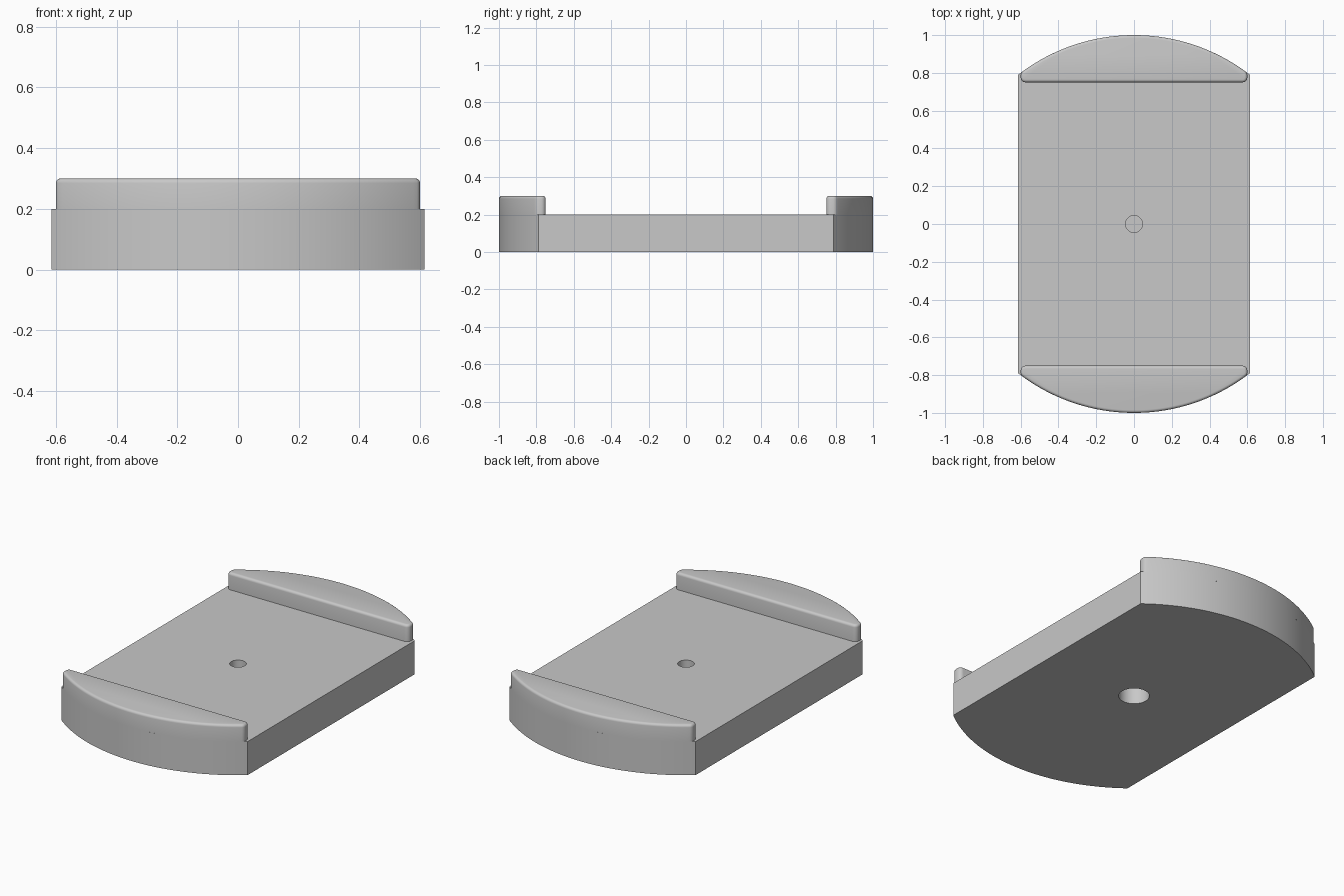
import bpy, bmesh, math

if "Cube" in bpy.data.objects:
    bpy.data.objects.remove(bpy.data.objects["Cube"])

grey = bpy.data.materials.new("light_grey")
grey.diffuse_color = (0.58, 0.58, 0.58, 1)
grey.use_nodes = True
grey.node_tree.nodes["Principled BSDF"].inputs["Base Color"].default_value = grey.diffuse_color


def arc(half_width, steps, turn=0.0):
    """Points of the unit circle between x = half_width and -half_width."""
    a = math.acos(half_width)
    return [(math.cos(t + turn), math.sin(t + turn))
            for t in (a + (math.pi - 2 * a) * i / steps for i in range(steps + 1))]


def prism(name, outline, z0, z1):
    bm = bmesh.new()
    face = bm.faces.new([bm.verts.new((x, y, z0)) for x, y in outline])
    top = bmesh.ops.extrude_face_region(bm, geom=[face])["geom"]
    bmesh.ops.translate(bm, vec=(0, 0, z1 - z0),
                        verts=[v for v in top if isinstance(v, bmesh.types.BMVert)])
    bmesh.ops.recalc_face_normals(bm, faces=bm.faces)
    return finish(name, bm)


def finish(name, bm):
    mesh = bpy.data.meshes.new(name)
    bm.to_mesh(mesh)
    bm.free()
    mesh.materials.append(grey)
    obj = bpy.data.objects.new(name, mesh)
    bpy.context.collection.objects.link(obj)
    return obj


def smooth(obj, degrees):
    bpy.ops.object.select_all(action='DESELECT')
    obj.select_set(True)
    bpy.context.view_layer.objects.active = obj
    bpy.ops.object.shade_smooth_by_angle(angle=math.radians(degrees))


# Base plate: a disc with two straight sides
base = prism("base_plate", arc(0.615, 48) + arc(0.615, 48, math.pi), 0, 0.2)

# Blind holes: small one in the top, wider one in the underside
for name, radius, z0, z1 in (("top_hole_cutter", 0.045, 0.135, 0.25),
                             ("bottom_hole_cutter", 0.083, -0.05, 0.11)):
    ring = [(radius * math.cos(math.tau * i / 48), radius * math.sin(math.tau * i / 48))
            for i in range(48)]
    cutter = prism(name, ring, z0, z1)
    mod = base.modifiers.new(name, 'BOOLEAN')
    mod.operation, mod.solver, mod.object = 'DIFFERENCE', 'EXACT', cutter
    bpy.context.view_layer.objects.active = base
    bpy.ops.object.modifier_apply(modifier=name)
    bpy.data.objects.remove(cutter)
smooth(base, 30)

# Raised end lips: circle segments with rounded corners and top edges
for name, turn in (("back_lip", 0), ("front_lip", math.pi)):
    lip = prism(name, arc(0.6, 48) + [(-0.6, 0.75), (0.6, 0.75)], 0.2, 0.3)
    bm = bmesh.new()
    bm.from_mesh(lip.data)

    def upright(e):
        return abs(e.verts[0].co.z - e.verts[1].co.z) > 0.05

    for low, high, size in ((0.74, 0.76, 0.025), (0.79, 0.81, 0.012)):
        corners = [e for e in bm.edges if upright(e)
                   and abs(e.verts[0].co.x) > 0.595 and low < e.verts[0].co.y < high]
        bmesh.ops.bevel(bm, geom=corners, offset=size, segments=5, profile=0.5,
                        affect='EDGES', clamp_overlap=True)
    rim = [e for e in bm.edges if all(v.co.z > 0.299 for v in e.verts)]
    bmesh.ops.bevel(bm, geom=rim, offset=0.015, segments=4, profile=0.5,
                    affect='EDGES', clamp_overlap=True)
    # The underside is hidden on the plate
    bmesh.ops.delete(bm, context='FACES',
                     geom=[f for f in bm.faces if all(v.co.z < 0.201 for v in f.verts)])
    bm.to_mesh(lip.data)
    bm.free()
    lip.rotation_euler.z = turn
    smooth(lip, 40)
